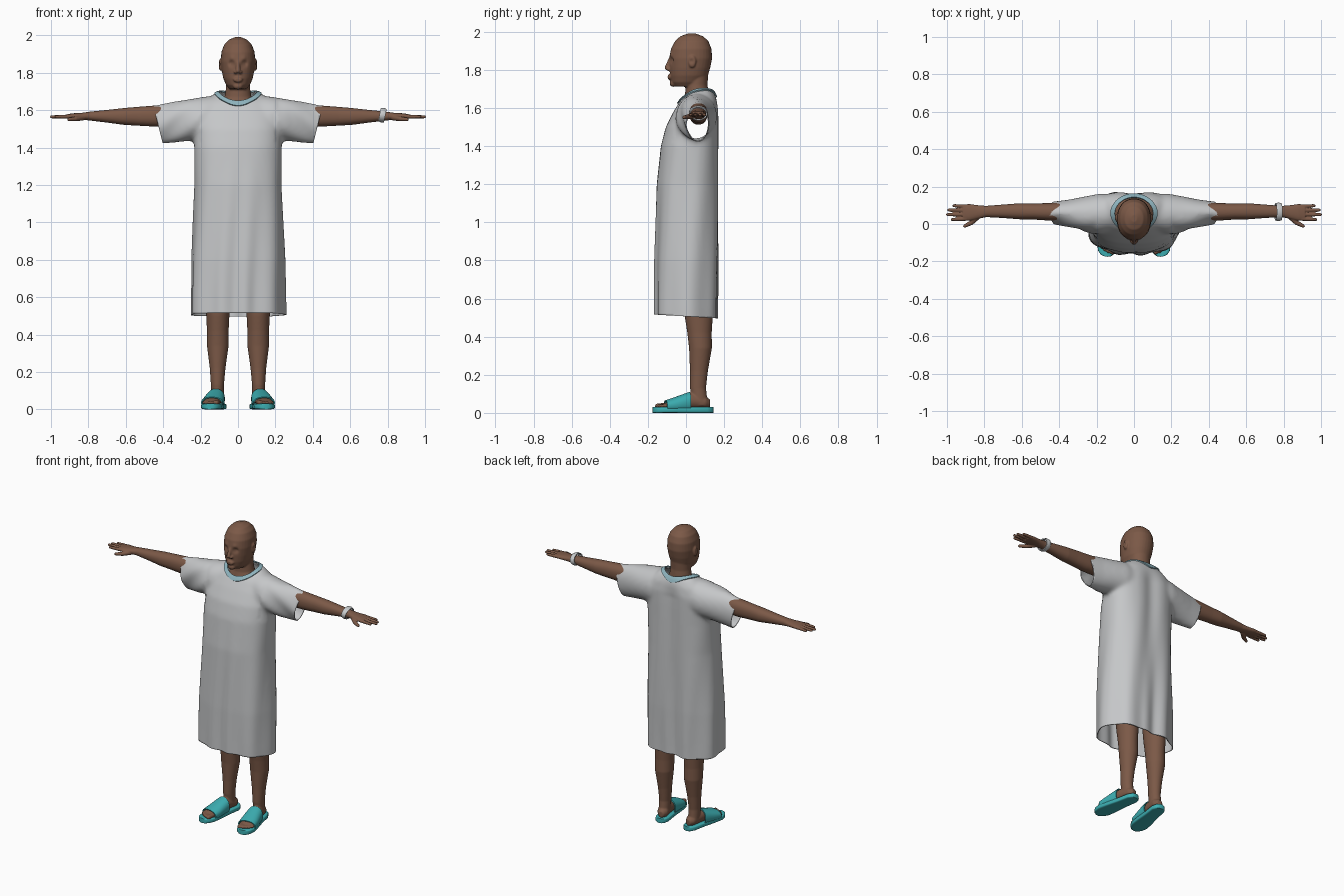
import bpy, bmesh, math
from mathutils import Matrix, Vector
from mathutils.bvhtree import BVHTree

if "Cube" in bpy.data.objects:
    bpy.data.objects.remove(bpy.data.objects["Cube"])


def material(name, rgb):
    m = bpy.data.materials.new(name)
    m.use_nodes = True
    m.diffuse_color = (*rgb, 1)
    bsdf = m.node_tree.nodes["Principled BSDF"]
    bsdf.inputs["Base Color"].default_value = (*rgb, 1)
    bsdf.inputs["Roughness"].default_value = 0.8
    return m


SKIN = material("brown_skin", (0.2, 0.1, 0.063))
CLOTH = material("pale_grey_cloth", (0.56, 0.57, 0.58))
TRIM = material("pale_blue_trim", (0.27, 0.45, 0.51))
TEAL = material("teal_rubber", (0.045, 0.42, 0.44))
BAND = material("white_band", (0.58, 0.6, 0.61))

ORDER = {"x": lambda a, u, v: (a, u, v),
         "y": lambda a, u, v: (u, a, v),
         "z": lambda a, u, v: (u, v, a)}


def loft(bm, axis, rings, n=32, power=2.0, caps=True, mat=Matrix()):
    """Skin superellipse rings (position, centre u, centre v, radius u, radius v)."""
    loops = []
    for a, u, v, ru, rv in rings:
        loop = []
        for i in range(n):
            t = math.tau * i / n
            c, s = math.cos(t), math.sin(t)
            pu = u + ru * math.copysign(abs(c) ** (2 / power), c)
            pv = v + rv * math.copysign(abs(s) ** (2 / power), s)
            loop.append(bm.verts.new(mat @ Vector(ORDER[axis](a, pu, pv))))
        loops.append(loop)
    for lo, hi in zip(loops, loops[1:]):
        for i in range(n):
            j = (i + 1) % n
            bm.faces.new((lo[i], lo[j], hi[j], hi[i]))
    if caps:
        bm.faces.new(loops[0])
        bm.faces.new(loops[-1])


def capsule(bm, p, q, r1, r2, mat=Matrix()):
    p, q = Vector(p), Vector(q)
    length = (q - p).length
    rings = [(-r1 * math.cos(t), 0, 0, r1 * math.sin(t), r1 * math.sin(t)) for t in (0.2, 0.8, 1.57)]
    rings += [(length + r2 * math.cos(t), 0, 0, r2 * math.sin(t), r2 * math.sin(t)) for t in (1.57, 0.8, 0.2)]
    turn = (q - p).to_track_quat("Z", "Y").to_matrix().to_4x4()
    loft(bm, "z", rings, 12, mat=mat @ Matrix.Translation(p) @ turn)


def ball(bm, centre, radii):
    place = Matrix.Translation(centre) @ Matrix.Diagonal((*radii, 1))
    bmesh.ops.create_uvsphere(bm, u_segments=20, v_segments=12, radius=1, matrix=place)


def bake(obj):
    graph = bpy.context.evaluated_depsgraph_get()
    mesh = bpy.data.meshes.new_from_object(obj.evaluated_get(graph))
    obj.modifiers.clear()
    obj.data = mesh


def finish(bm, name, mat, voxel=0, smooth=4, mirror=False, thick=0):
    bmesh.ops.recalc_face_normals(bm, faces=bm.faces)
    mesh = bpy.data.meshes.new(name)
    bm.to_mesh(mesh)
    bm.free()
    mesh.materials.append(mat)
    obj = bpy.data.objects.new(name, mesh)
    bpy.context.scene.collection.objects.link(obj)
    if voxel:
        mod = obj.modifiers.new("blend", "REMESH")
        mod.mode, mod.voxel_size = "VOXEL", voxel
        mod = obj.modifiers.new("soften", "SMOOTH")
        mod.factor, mod.iterations = 0.5, smooth
    if thick:
        mod = obj.modifiers.new("thickness", "SOLIDIFY")
        mod.thickness, mod.offset = thick, 0
    if mirror:
        obj.modifiers.new("mirror", "MIRROR").use_mirror_merge = False
    bake(obj)
    if not obj.data.materials:
        obj.data.materials.append(mat)
    for p in obj.data.polygons:
        p.use_smooth = True
    obj.data.set_sharp_from_angle(angle=math.radians(50))
    return obj


def span(pos, front, back, half):
    return (pos, 0, (front + back) / 2, half, (back - front) / 2)


# Head, neck and facial features
bm = bmesh.new()
loft(bm, "z", [span(*r) for r in (
    (1.99, 0.01, 0.05, 0.016), (1.976, -0.03, 0.09, 0.05), (1.95, -0.058, 0.118, 0.074),
    (1.91, -0.079, 0.134, 0.089), (1.86, -0.088, 0.137, 0.092), (1.81, -0.086, 0.127, 0.087),
    (1.77, -0.084, 0.115, 0.079), (1.735, -0.077, 0.09, 0.064), (1.712, -0.06, 0.07, 0.045))], power=2.15)
loft(bm, "z", [span(*r) for r in (
    (1.8, 0, 0.118, 0.064), (1.72, -0.002, 0.113, 0.064), (1.67, -0.005, 0.12, 0.072),
    (1.63, -0.018, 0.14, 0.105), (1.56, -0.03, 0.14, 0.12))])
capsule(bm, (0, -0.084, 1.855), (0, -0.1, 1.81), 0.009, 0.013)
ball(bm, (0, -0.086, 1.762), (0.026, 0.013, 0.014))
ball(bm, (0, -0.068, 1.728), (0.026, 0.018, 0.018))
for s in (1, -1):
    ball(bm, (s * 0.013, -0.092, 1.803), (0.011, 0.011, 0.009))
    ball(bm, (s * 0.094, 0.033, 1.843), (0.01, 0.02, 0.033))
head = finish(bm, "head_and_neck", SKIN, voxel=0.005, smooth=4)


def push(obj, centre, radius, offset):
    for v in obj.data.vertices:
        v.co += Vector(offset) * math.exp(-((v.co - Vector(centre)).length / radius) ** 2)


push(head, (0, -0.1, 1.762), 0.008, (0, 0.004, 0))
for s in (1, -1):
    push(head, (s * 0.036, -0.08, 1.85), 0.017, (0, 0.013, 0))
    push(head, (s * 0.036, -0.075, 1.848), 0.008, (0, -0.006, 0))
    push(head, (s * 0.035, -0.085, 1.875), 0.016, (0, -0.006, 0))
    push(head, (s * 0.105, 0.028, 1.845), 0.012, (-s * 0.007, 0, 0))

# Arms with hands
bm = bmesh.new()
loft(bm, "x", ((0.25, 0.065, 1.575, 0.05, 0.06), (0.45, 0.065, 1.568, 0.047, 0.056),
               (0.54, 0.067, 1.567, 0.043, 0.05), (0.61, 0.068, 1.566, 0.043, 0.045),
               (0.7, 0.068, 1.567, 0.036, 0.034), (0.79, 0.067, 1.568, 0.03, 0.024),
               (0.83, 0.064, 1.567, 0.036, 0.019), (0.88, 0.062, 1.567, 0.045, 0.016),
               (0.915, 0.062, 1.566, 0.043, 0.012)), power=2.2)
for y, tip in ((0.024, 0.972), (0.05, 0.997), (0.075, 0.99), (0.098, 0.963)):
    capsule(bm, (0.895, 0.062 + (y - 0.062) * 0.9, 1.566), (tip, y, 1.564), 0.011, 0.0085)
capsule(bm, (0.83, 0.045, 1.56), (0.868, 0.008, 1.553), 0.016, 0.013)
capsule(bm, (0.868, 0.008, 1.553), (0.905, -0.011, 1.55), 0.013, 0.0095)
finish(bm, "arms", SKIN, voxel=0.0036, smooth=3, mirror=True)

# Band on the left wrist
bm = bmesh.new()
tilt = Matrix.Translation((0.772, 0.065, 1.573)) @ Matrix.Rotation(0.2, 4, "Y")
loft(bm, "x", ((-0.015, 0, 0, 0.043, 0.033), (0, 0, 0, 0.047, 0.037), (0.015, 0, 0, 0.043, 0.033)),
     caps=False, mat=tilt)
finish(bm, "wristband", BAND, thick=0.006)

# Legs with feet and toes; the feet turn slightly outward
toe_out = Matrix.Translation((0.108, 0.08, 0)) @ Matrix.Rotation(0.17, 4, "Z")
bm = bmesh.new()
loft(bm, "z", ((0.04, 0.11, 0.075, 0.034, 0.04), (0.13, 0.11, 0.063, 0.035, 0.042),
               (0.22, 0.109, 0.068, 0.042, 0.047), (0.34, 0.108, 0.076, 0.058, 0.06),
               (0.42, 0.108, 0.071, 0.058, 0.064), (0.5, 0.108, 0.067, 0.062, 0.073),
               (0.7, 0.11, 0.06, 0.077, 0.085)))
loft(bm, "y", ((0.046, 0, 0.05, 0.018, 0.02), (0.02, 0, 0.056, 0.035, 0.034),
               (-0.06, 0, 0.064, 0.037, 0.042), (-0.12, 0, 0.053, 0.043, 0.031),
               (-0.175, 0, 0.041, 0.047, 0.018), (-0.2, 0, 0.036, 0.043, 0.012)), mat=toe_out)
for x, tip, r in ((-0.031, -0.228, 0.014), (-0.009, -0.228, 0.01), (0.01, -0.222, 0.0095),
                  (0.027, -0.213, 0.009), (0.042, -0.2, 0.0085)):
    capsule(bm, (x, -0.17, 0.04), (x, tip, 0.036), r, r, toe_out)
finish(bm, "legs", SKIN, voxel=0.005, smooth=4, mirror=True)

# Slipper soles
bm = bmesh.new()
loft(bm, "y", [(y, 0, 0.0155, half, 0.0155) for y, half in (
    (0.062, 0.016), (0.052, 0.032), (0.025, 0.044), (-0.06, 0.046), (-0.14, 0.054),
    (-0.2, 0.056), (-0.235, 0.044), (-0.252, 0.028), (-0.257, 0.012))], power=5, mat=toe_out)
finish(bm, "slipper_soles", TEAL, mirror=True)

# Slipper straps arching over the feet
bm = bmesh.new()
loft(bm, "y", ((-0.062, 0, 0.055, 0.046, 0.052), (-0.1, 0, 0.049, 0.051, 0.045),
               (-0.15, 0, 0.04, 0.055, 0.036), (-0.19, 0, 0.035, 0.055, 0.028)),
     power=2.3, caps=False, mat=toe_out)
cut = [*bm.verts, *bm.edges, *bm.faces]
bmesh.ops.bisect_plane(bm, geom=cut, plane_co=(0, 0, 0.012), plane_no=(0, 0, -1), clear_outer=True)
finish(bm, "slipper_straps", TEAL, thick=0.006, mirror=True)

# Gown: torso and sleeves blended into one cloth
bm = bmesh.new()
loft(bm, "z", [span(*r) for r in (
    (0.4, -0.163, 0.168, 0.252), (0.55, -0.163, 0.17, 0.252), (0.8, -0.163, 0.175, 0.249),
    (1.2, -0.153, 0.176, 0.232), (1.4, -0.132, 0.176, 0.234), (1.5, -0.106, 0.176, 0.235),
    (1.58, -0.066, 0.175, 0.23), (1.64, -0.03, 0.165, 0.19), (1.685, 0.015, 0.145, 0.13),
    (1.7, 0.035, 0.125, 0.1))], n=48, power=2.5)
sleeve = ((0.1, 0.06, 1.56, 0.1, 0.12), (0.18, 0.055, 1.555, 0.108, 0.117),
          (0.25, 0.052, 1.548, 0.098, 0.112), (0.35, 0.058, 1.535, 0.072, 0.11),
          (0.43, 0.062, 1.523, 0.058, 0.106), (0.52, 0.062, 1.515, 0.054, 0.1))
for s in (1, -1):
    loft(bm, "x", [(s * r[0], *r[1:]) for r in sleeve])
gown = finish(bm, "gown", CLOTH, voxel=0.012, smooth=9)

# Soft folds, deepening toward the hem, and the hollow along the spine
for v in gown.data.vertices:
    x, y, z = v.co
    fade = min(1, max(0, (1.4 - z) / 0.8))
    wave = math.sin(9 * math.atan2(y, x) + 1.2 * math.sin(3 * z)) * 0.007 * fade
    out = Vector((x, y, 0)).normalized()
    v.co += out * wave
    if y > 0.05:
        v.co.y -= 0.017 * math.exp(-(x / 0.055) ** 2) * min(1, max(0, (1.66 - z) / 0.1))
    elif abs(x) > 0.2 and z > 1.4:
        v.co.y += 0.005 * math.sin(35 * (abs(x) + z))

# Neckline trim, laid on the cloth
bm = bmesh.new()
bm.from_mesh(gown.data)
tree = BVHTree.FromBMesh(bm)
trim = bmesh.new()
rows = []
N = 64
for scale in (0.9, 0.96, 1.03, 1.1):
    row = []
    for i in range(N):
        t = math.tau * i / N
        x, y = 0.112 * scale * math.cos(t), 0.058 + 0.09 * scale * math.sin(t)
        hit = tree.ray_cast(Vector((x, y, 2.5)), Vector((0, 0, -1)))
        row.append(trim.verts.new(hit[0] + hit[1] * 0.004))
    rows.append(row)
for a, b in zip(rows, rows[1:]):
    for i in range(N):
        trim.faces.new((a[i], a[(i + 1) % N], b[(i + 1) % N], b[i]))
finish(trim, "neck_trim", TRIM, thick=0.007)

# Open the neck, the hem and the sleeve ends
inside = [f for f in bm.faces if f.calc_center_median().z > 1.55 and
          (f.calc_center_median().x / 0.112) ** 2 + ((f.calc_center_median().y - 0.058) / 0.09) ** 2 < 0.97]
bmesh.ops.delete(bm, geom=inside, context="FACES")
bmesh.ops.bisect_plane(bm, geom=[*bm.verts, *bm.edges, *bm.faces], plane_co=(0, 0, 0.506),
                       plane_no=(0, -0.06, -1), clear_outer=True)
for s in (1, -1):
    faces = [f for f in bm.faces if min(v.co.z for v in f.verts) > 1.3]
    geom = faces + list({e for f in faces for e in f.edges}) + list({v for f in faces for v in f.verts})
    bmesh.ops.bisect_plane(bm, geom=geom, plane_co=(s * 0.452, 0, 1.62),
                           plane_no=(s * 0.2, 0, -0.05), clear_outer=True)
bm.to_mesh(gown.data)
bm.free()
mod = gown.modifiers.new("thickness", "SOLIDIFY")
mod.thickness, mod.offset = 0.005, -1
